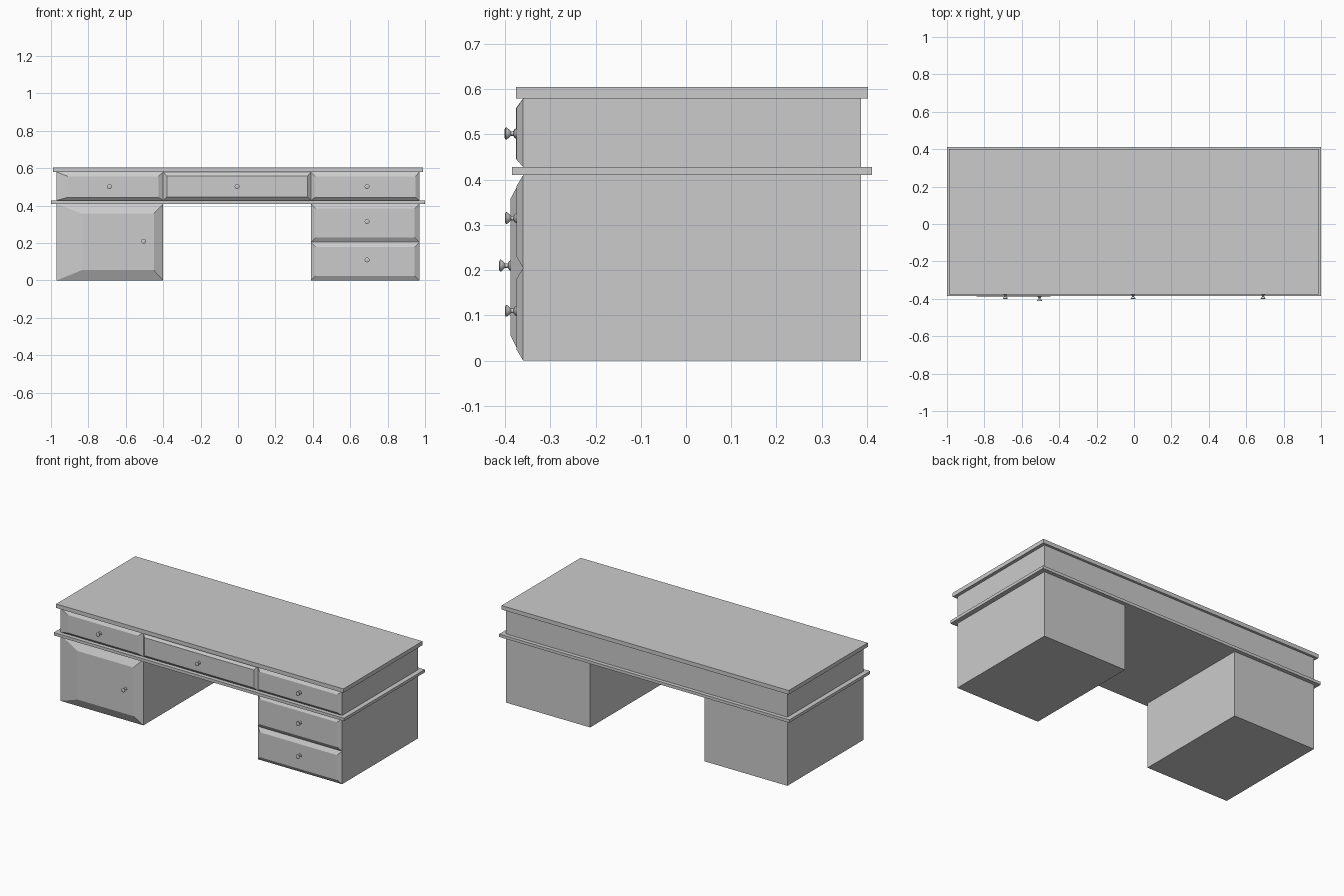
import bpy, bmesh, math

if "Cube" in bpy.data.objects:
    bpy.data.objects.remove(bpy.data.objects["Cube"])

BODY_FRONT = -0.36
BODY_BACK = 0.387


def make_object(name, bm):
    bmesh.ops.recalc_face_normals(bm, faces=bm.faces[:])
    mesh = bpy.data.meshes.new(name)
    bm.to_mesh(mesh)
    bm.free()
    obj = bpy.data.objects.new(name, mesh)
    bpy.context.collection.objects.link(obj)
    return obj


def box(name, x0, x1, y0, y1, z0, z1):
    bm = bmesh.new()
    bmesh.ops.create_cube(bm, size=1)
    for v in bm.verts:
        v.co = (x1 if v.co.x > 0 else x0,
                y1 if v.co.y > 0 else y0,
                z1 if v.co.z > 0 else z0)
    return make_object(name, bm)


def raised_front(name, x0, x1, z0, z1, depth, left, right, bottom, top):
    """Panel whose front face is inset by the given margins."""
    back, front = BODY_FRONT, BODY_FRONT - depth
    bm = bmesh.new()
    bmesh.ops.create_cube(bm, size=1)
    for v in bm.verts:
        f = 1 if v.co.y < 0 else 0
        v.co = (x1 - f * right if v.co.x > 0 else x0 + f * left,
                front if f else back,
                z1 - f * top if v.co.z > 0 else z0 + f * bottom)
    return make_object(name, bm)


def knob(name, x, z, depth, sides=12):
    """Turned knob lathed around the y axis."""
    profile = [(0.011, 0.0), (0.010, 0.003), (0.005, 0.006), (0.005, 0.012),
               (0.009, 0.016), (0.013, 0.021), (0.013, 0.023), (0.009, 0.025)]
    bm = bmesh.new()
    rings = []
    for r, d in profile:
        rings.append([bm.verts.new((x + r * math.cos(math.tau * i / sides),
                                    BODY_FRONT - depth - d,
                                    z + r * math.sin(math.tau * i / sides)))
                      for i in range(sides)])
    for a, b in zip(rings, rings[1:]):
        for i in range(sides):
            j = (i + 1) % sides
            bm.faces.new((a[i], a[j], b[j], b[i]))
    bm.faces.new(rings[0])
    bm.faces.new(rings[-1])
    for f in bm.faces:
        f.smooth = len(f.verts) == 4
    obj = make_object(name, bm)
    bpy.context.view_layer.objects.active = obj
    obj.select_set(True)
    bpy.ops.object.shade_smooth_by_angle(angle=math.radians(40))
    obj.select_set(False)


# Carcass and slabs
box("left_pedestal", -0.97, -0.40, BODY_FRONT, BODY_BACK, 0, 0.41)
box("right_pedestal", 0.39, 0.97, BODY_FRONT, BODY_BACK, 0, 0.41)
box("middle_ledge", -1.0, 1.0, -0.385, 0.411, 0.41, 0.428)
box("drawer_case", -0.97, 0.97, BODY_FRONT, BODY_BACK, 0.428, 0.58)
box("desk_top", -0.99, 0.99, -0.376, 0.402, 0.58, 0.605)

# Fronts: name, x range, z range, depth, margins (left, right, bottom, top), knob position
fronts = [
    ("cupboard_door", -0.97, -0.40, 0, 0.41, 0.028, (0.135, 0.05, 0.055, 0.052), (-0.505, 0.21)),
    ("upper_left_drawer", -0.97, -0.40, 0.428, 0.58, 0.015, (0.06, 0.025, 0.017, 0.023), (-0.688, 0.502)),
    ("upper_centre_drawer", -0.40, 0.39, 0.428, 0.58, 0.016, (0.02, 0.018, 0.018, 0.022), (-0.005, 0.502)),
    ("upper_right_drawer", 0.39, 0.97, 0.428, 0.58, 0.015, (0.022, 0.022, 0.017, 0.023), (0.69, 0.502)),
    ("middle_right_drawer", 0.39, 0.97, 0.205, 0.41, 0.028, (0.025, 0.025, 0.025, 0.025), (0.69, 0.315)),
    ("lower_right_drawer", 0.39, 0.97, 0, 0.205, 0.028, (0.025, 0.025, 0.025, 0.025), (0.69, 0.11)),
]
for name, x0, x1, z0, z1, depth, margins, (kx, kz) in fronts:
    if name in ("middle_right_drawer", "lower_right_drawer"):
        depth = 0.015
    raised_front(name, x0, x1, z0, z1, depth, *margins)
    knob(name + "_knob", kx, kz, depth)
